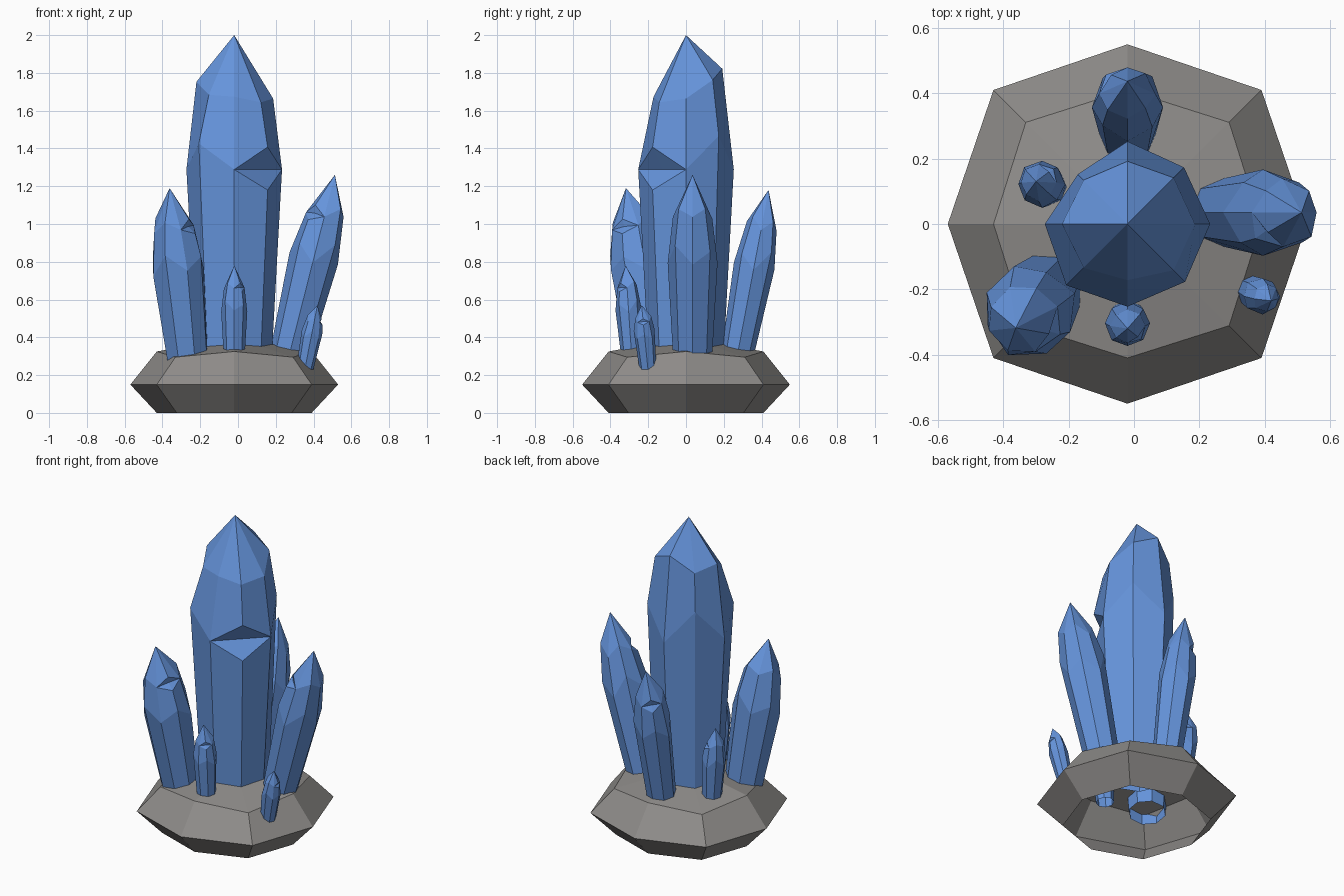
import bpy, bmesh, math
from mathutils import Vector, Matrix

if "Cube" in bpy.data.objects:
    bpy.data.objects.remove(bpy.data.objects["Cube"])


def material(name, rgb):
    m = bpy.data.materials.new(name)
    m.diffuse_color = (*rgb, 1)
    m.use_nodes = True
    m.node_tree.nodes["Principled BSDF"].inputs["Base Color"].default_value = m.diffuse_color
    return m


BLUE = material("crystal_blue", (0.13, 0.295, 0.71))
GREY = material("rock_grey", (0.275, 0.265, 0.255))


def finish(name, bm, mat):
    bmesh.ops.remove_doubles(bm, verts=bm.verts, dist=0.0005)
    bmesh.ops.recalc_face_normals(bm, faces=bm.faces)
    me = bpy.data.meshes.new(name)
    bm.to_mesh(me)
    bm.free()
    me.materials.append(mat)
    ob = bpy.data.objects.new(name, me)
    bpy.context.collection.objects.link(ob)


def stack(rings, apex, place):
    """Skin eight-sided rings of (radius, height) and close with a point."""
    bm = bmesh.new()
    rows = []
    for ring in rings:
        row = []
        for i, (r, z) in enumerate(ring):
            a = i * math.pi / 4
            row.append(bm.verts.new(place(r * math.cos(a), r * math.sin(a), z)))
        rows.append(row)
    for lo, hi in zip(rows, rows[1:]):
        for i in range(8):
            j = (i + 1) % 8
            bm.faces.new((lo[i], lo[j], hi[j], hi[i]))
    top = bm.verts.new(place(0, 0, apex))
    for i in range(8):
        bm.faces.new((rows[-1][i], rows[-1][(i + 1) % 8], top))
    return bm


# rock base: low open dome, diagonal corners slightly further out
rock = [[(ra, za), (rd, zd)] * 4 for ra, za, rd, zd in
        ((0.41, 0, 0.43, 0), (0.55, 0.15, 0.58, 0.15), (0.41, 0.325, 0.44, 0.295))]
finish("rock_base", stack(rock, 0.40, lambda x, y, z: Vector((x - 0.02, y, z))), GREY)

# main crystal profile: shaft, notched waist, chipped shoulder
SHAFT = [(.20, .3)] * 8
MID = [(.253, 1.28), (.245, 1.46), (.253, 1.28), (.215, 1.48),
       (.253, 1.28), (.265, 1.42), (.253, 1.28)]
SHOULDER = [(.206, 1.66), (.20, 1.76), (.192, 1.82), (.19, 1.72),
            (.20, 1.75), (.19, 1.68), (.172, 1.67), (.20, 1.64)]
TALL = [SHAFT, MID + [(.25, 1.17)], MID + [(.179, 1.28)],
        MID + [(.25, 1.40)], SHOULDER]

# smaller crystals: swollen waist, notch up at the shoulder
WAIST = [(.253, 1.20), (.25, 1.40), (.253, 1.24), (.25, 1.34)] * 2
CHIP = [(.20, 1.62), (.20, 1.72), (.19, 1.66), (.18, 1.72),
        (.20, 1.60), (.18, 1.70), (.19, 1.62)]
SMALL = [[(.195, .3)] * 8, WAIST, CHIP + [(.215, 1.56)],
         CHIP + [(.15, 1.63)], CHIP + [(.165, 1.70)]]


def crystal(name, base, tip, radius, yaw=0, profile=SMALL):
    base, tip = Vector(base), Vector(tip)
    axis = tip - base
    rot = (Vector((0, 0, 1)).rotation_difference(axis).to_matrix()
           @ Matrix.Rotation(math.radians(yaw), 3, 'Z'))
    s = radius / 0.253

    def place(x, y, z):
        return base + rot @ Vector((x * s, y * s, (z - 0.3) / 1.7 * axis.length))
    finish(name, stack(profile, 2.0, place), BLUE)


# tall centre crystal and the leaning ones around it
crystal("main_crystal", (-0.02, 0, 0.32), (-0.02, 0, 2.0), 0.253, 0, TALL)
crystal("front_left_crystal", (-0.262, -0.195, 0.24), (-0.362, -0.318, 1.19), 0.143, 20)
crystal("right_crystal", (0.262, 0.035, 0.27), (0.513, 0.035, 1.26), 0.132, -90)
crystal("back_crystal", (-0.02, 0.267, 0.28), (-0.02, 0.437, 1.18), 0.109, 180)
crystal("small_left_crystal", (-0.26, 0.112, 0.27), (-0.30, 0.13, 0.77), 0.072, 90)
crystal("small_front_crystal", (-0.02, -0.285, 0.26), (-0.02, -0.32, 0.78), 0.069)
crystal("small_right_crystal", (0.347, -0.198, 0.20), (0.42, -0.235, 0.57), 0.056, 45)
